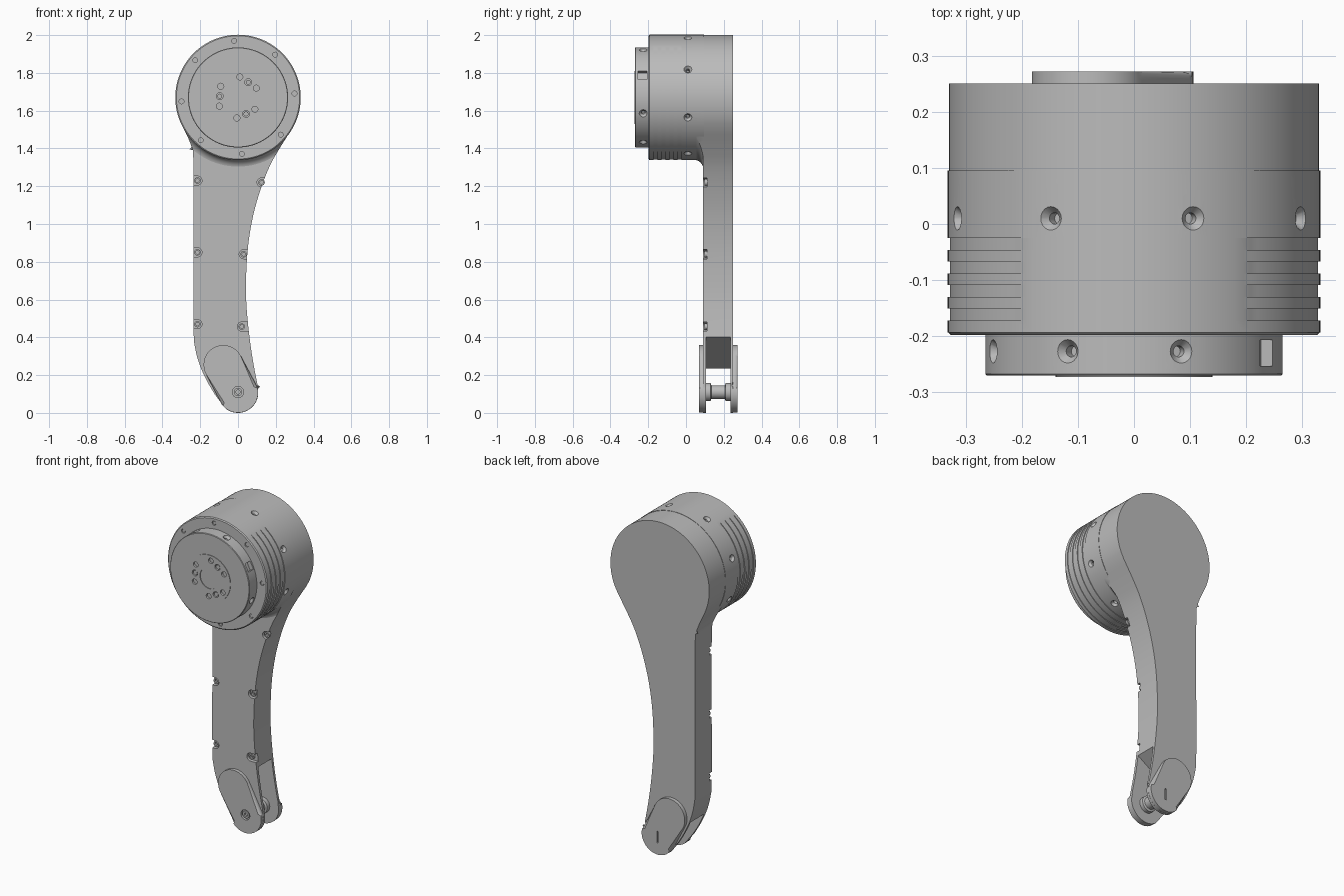
import bpy, bmesh, math
from mathutils import Matrix, Vector

cube = bpy.data.objects.get("Cube")
if cube:
    bpy.data.objects.remove(cube, do_unlink=True)

grey = bpy.data.materials.new("satin grey")
grey.use_nodes = True
grey.diffuse_color = (0.5, 0.5, 0.5, 1)
grey.node_tree.nodes["Principled BSDF"].inputs["Base Color"].default_value = (0.5, 0.5, 0.5, 1)

HUB_Z, HUB_R, CAP_R = 1.67, 0.332, 0.265
FRONT, BACK = 0.09, 0.25          # arm plate faces in y
PIN_Z = 0.107
T = Matrix.Translation
parts = []


def make(name, bm):
    bmesh.ops.recalc_face_normals(bm, faces=bm.faces)
    me = bpy.data.meshes.new(name)
    bm.to_mesh(me)
    bm.free()
    me.materials.append(grey)
    ob = bpy.data.objects.new(name, me)
    bpy.context.scene.collection.objects.link(ob)
    parts.append(ob)
    return ob


def lathe(bm, prof, mat=Matrix(), n=32, tweak=None):
    """Revolve (radius, y) points about the y axis, closing both ends."""
    rings = []
    for i, (r, y) in enumerate(prof):
        ring = []
        for k in range(n):
            a = 2 * math.pi * k / n
            q = tweak(i, r, a) if tweak else r
            ring.append(bm.verts.new(mat @ Vector((q * math.sin(a), y, q * math.cos(a)))))
        rings.append(ring)
    for a, b in zip(rings, rings[1:]):
        for k in range(n):
            m = (k + 1) % n
            bm.faces.new((a[k], a[m], b[m], b[k]))
    bm.faces.new(rings[0])
    bm.faces.new(rings[-1])


def prism(bm, pts, y0, y1, bevel_y=None, width=0.0):
    """Extrude an x-z outline along y, optionally rounding the rim at bevel_y."""
    a = [bm.verts.new((x, y0, z)) for x, z in pts]
    b = [bm.verts.new((x, y1, z)) for x, z in pts]
    bm.faces.new(a)
    bm.faces.new(b)
    for k in range(len(pts)):
        m = (k + 1) % len(pts)
        bm.faces.new((a[k], a[m], b[m], b[k]))
    if bevel_y is not None:
        rim = [e for e in bm.edges if all(abs(v.co.y - bevel_y) < 1e-5 for v in e.verts)]
        bmesh.ops.bevel(bm, geom=rim, offset=width, segments=3, profile=0.5, affect='EDGES')


def boolean(ob, bm, op='DIFFERENCE'):
    cutter = make("cutter", bm)
    parts.remove(cutter)
    cutter.hide_render = True
    mod = ob.modifiers.new("cut", 'BOOLEAN')
    mod.operation, mod.solver, mod.object = op, 'EXACT', cutter
    dg = bpy.context.evaluated_depsgraph_get()
    me = bpy.data.meshes.new_from_object(ob.evaluated_get(dg))
    ob.modifiers.clear()
    ob.data = me
    bpy.data.objects.remove(cutter, do_unlink=True)


def arc(cx, cz, r, a0, a1, n):
    return [(cx + r * math.cos(math.radians(a0 + (a1 - a0) * i / n)),
             cz + r * math.sin(math.radians(a0 + (a1 - a0) * i / n))) for i in range(n + 1)]


def smooth(pts, n=5):
    """Catmull-Rom curve through the points."""
    p = [Vector(q) for q in [pts[0]] + pts + [pts[-1]]]
    out = []
    for a, b, c, d in zip(p, p[1:], p[2:], p[3:]):
        for i in range(n):
            t = i / n
            out.append(tuple(0.5 * (2 * b + (c - a) * t + (2 * a - 5 * b + 4 * c - d) * t * t
                                    + (3 * b - a - 3 * c + d) * t ** 3)))
    return out


def radial(angle, y, r):
    """Matrix whose local y points outward from the hub axis."""
    return (T((0, y, HUB_Z)) @ Matrix.Rotation(math.radians(angle), 4, 'Y')
            @ T((0, 0, r)) @ Matrix.Rotation(math.pi / 2, 4, 'X'))


def facing(angle, r, y):
    """Matrix on a front face at a clockwise angle round the hub."""
    a = math.radians(angle)
    return T((r * math.sin(a), y, HUB_Z + r * math.cos(a)))


COUNTERSINK = [(0.010, -0.035), (0.010, -0.014), (0.021, 0.0), (0.021, 0.02)]

# Arm outline: hub arc, left side, rounded tip, curved right side
left = [(-0.29, 1.51), (-0.25, 1.42), (-0.236, 1.33), (-0.235, 0.9), (-0.235, 0.45),
        (-0.228, 0.35), (-0.205, 0.26), (-0.165, 0.17), (-0.115, 0.085)]
right = [(0.103, 0.15), (0.075, 0.3), (0.052, 0.48), (0.042, 0.65), (0.05, 0.85),
         (0.075, 1.02), (0.115, 1.17), (0.165, 1.3), (0.22, 1.4), (0.29, 1.51)]
outline = (arc(0, HUB_Z, 0.33, -24, 204, 64) + smooth(left)
           + arc(0, PIN_Z, PIN_Z, 232, 378, 20) + smooth(right))

# Arm plate with fork slot and edge screw pockets
bm = bmesh.new()
prism(bm, outline, FRONT, BACK, BACK, 0.015)
arm = make("arm", bm)

bm = bmesh.new()
prism(bm, [(0.3, 0.56), (-0.3, 0.165), (-0.3, -0.1), (0.3, -0.1)], 0.107, 0.235)
boolean(arm, bm)

pockets = [(-0.215, 1.23, -1), (-0.215, 0.85, -1), (-0.215, 0.47, -1),
           (0.125, 1.22, 1), (0.03, 0.84, 1), (0.02, 0.457, 1)]
bm = bmesh.new()
for x, z, s in pockets:
    u = arc(x, z, 0.024, 90, 270, 12) if s > 0 else arc(x, z, 0.024, -90, 90, 12)
    prism(bm, u + [(x + s * 0.1, u[-1][1]), (x + s * 0.1, u[0][1])], FRONT - 0.05, FRONT + 0.022)
boolean(arm, bm)

# Socket screws in the pockets
bm = bmesh.new()
for x, z, s in pockets:
    lathe(bm, [(0.017, 0.024), (0.017, 0.008), (0.009, 0.008), (0.009, 0.02)],
          T((x, FRONT, z)), 16)
make("arm_screws", bm)

# Fillet between the hub and the arm
bm = bmesh.new()
flare = [(0.38 - 0.05 * math.cos(t * math.pi / 12), 0.042 + 0.05 * math.sin(t * math.pi / 12))
         for t in range(7)]
lathe(bm, [(0.3, 0.03)] + flare + [(0.38, 0.1)], T((0, 0, HUB_Z)), 96)
fillet = make("hub_fillet", bm)
bm = bmesh.new()
prism(bm, outline, 0.0, 0.097)
boolean(fillet, bm, 'INTERSECT')

# Hub drum: shallow bands everywhere except along the smooth top
bands = []
for i in range(8):
    y = -0.025 - 0.021 * i
    r = HUB_R - (0.004 if i % 2 == 0 else 0)
    bands += [(r, y), (r, y - 0.021)]
bands = [(HUB_R, 0.095), (HUB_R, -0.0249)] + bands + [(HUB_R - 0.006, -0.198)]


def smooth_top(i, r, a):
    on_top = abs(math.sin(a)) < 0.61 and math.cos(a) > 0
    return HUB_R if on_top and i < len(bands) - 1 else r


bm = bmesh.new()
lathe(bm, bands, T((0, 0, HUB_Z)), 120, smooth_top)
drum = make("hub_drum", bm)
bm = bmesh.new()
for k in range(8):
    lathe(bm, COUNTERSINK, radial(18.5 + 45 * k, 0.01, HUB_R), 20)
    lathe(bm, [(0.013, -0.02), (0.013, 0.008)], facing(-4 + 45 * k, 0.3, -0.198), 16)
boolean(drum, bm)

# Slotted screws in the drum rim
bm = bmesh.new()
for k in range(8):
    lathe(bm, [(0.010, 0.012), (0.010, 0.003)], facing(-4 + 45 * k, 0.3, -0.198), 16)
make("rim_screws", bm)

# Front cap with side holes, a cable window and a bolt pattern
bm = bmesh.new()
lathe(bm, [(CAP_R, -0.19), (CAP_R, -0.267), (CAP_R - 0.003, -0.27),
           (0.14, -0.27), (0.14, -0.273)], T((0, 0, HUB_Z)), 96)
cap = make("front_cap", bm)
bm = bmesh.new()
for k in range(8):
    if k != 1:
        lathe(bm, COUNTERSINK, radial(18.5 + 45 * k, -0.227, CAP_R), 20)
box = radial(63.5, -0.23, CAP_R) @ Matrix.Diagonal((0.05, 0.05, 0.046, 1))
bmesh.ops.create_cube(bm, size=1, matrix=box)
for group in range(3):
    for j, (r, size) in enumerate([(0.109, 0.016), (0.097, 0.018), (0.109, 0.016)]):
        lathe(bm, [(size, 0.012), (size, -0.02)],
              facing(5 + 120 * group + 29 * j, r, -0.273), 16)
lathe(bm, [(0.063, 0.004), (0.063, -0.02)], T((0, -0.273, HUB_Z)), 40)
boolean(cap, bm)

# Bushings inside the middle bolt holes
bm = bmesh.new()
for group in range(3):
    lathe(bm, [(0.013, 0.014), (0.013, 0.004)], facing(34 + 120 * group, 0.097, -0.273), 16)
make("cap_bushings", bm)

# Oval fork covers, front and back
oval = arc(-0.078, 0.255, 0.104, 27, 207, 24) + arc(0, PIN_Z, PIN_Z - 0.001, 215, 380, 24)
for name, y0, y1, rim in (("front_fork_cover", 0.07, 0.1, 0.07),
                          ("back_fork_cover", 0.24, 0.272, 0.272)):
    bm = bmesh.new()
    prism(bm, oval, y0, y1, rim, 0.016)
    cover = make(name, bm)
    bm = bmesh.new()
    if rim < 0.2:
        lathe(bm, [(0.03, 0.015), (0.03, -0.03)], T((0, rim, PIN_Z + 0.003)), 24)
    else:
        bmesh.ops.create_cube(bm, size=1, matrix=T((0, rim, PIN_Z)) @ Matrix.Diagonal((0.01, 0.02, 0.07, 1)))
    boolean(cover, bm)

# Pivot pin with a flange at each end, and its socket head
bm = bmesh.new()
lathe(bm, [(0.048, 0.1), (0.048, 0.13), (0.036, 0.134), (0.036, 0.206),
           (0.048, 0.21), (0.048, 0.24)], T((0, 0, PIN_Z + 0.003)), 32)
lathe(bm, [(0.022, 0.09), (0.022, 0.075), (0.011, 0.075), (0.011, 0.087)],
      T((0, 0, PIN_Z + 0.003)), 24)
make("pivot_pin", bm)

# Crisp smooth shading
bpy.ops.object.select_all(action='DESELECT')
for ob in parts:
    ob.select_set(True)
bpy.context.view_layer.objects.active = arm
bpy.ops.object.shade_smooth_by_angle(angle=math.radians(30))
